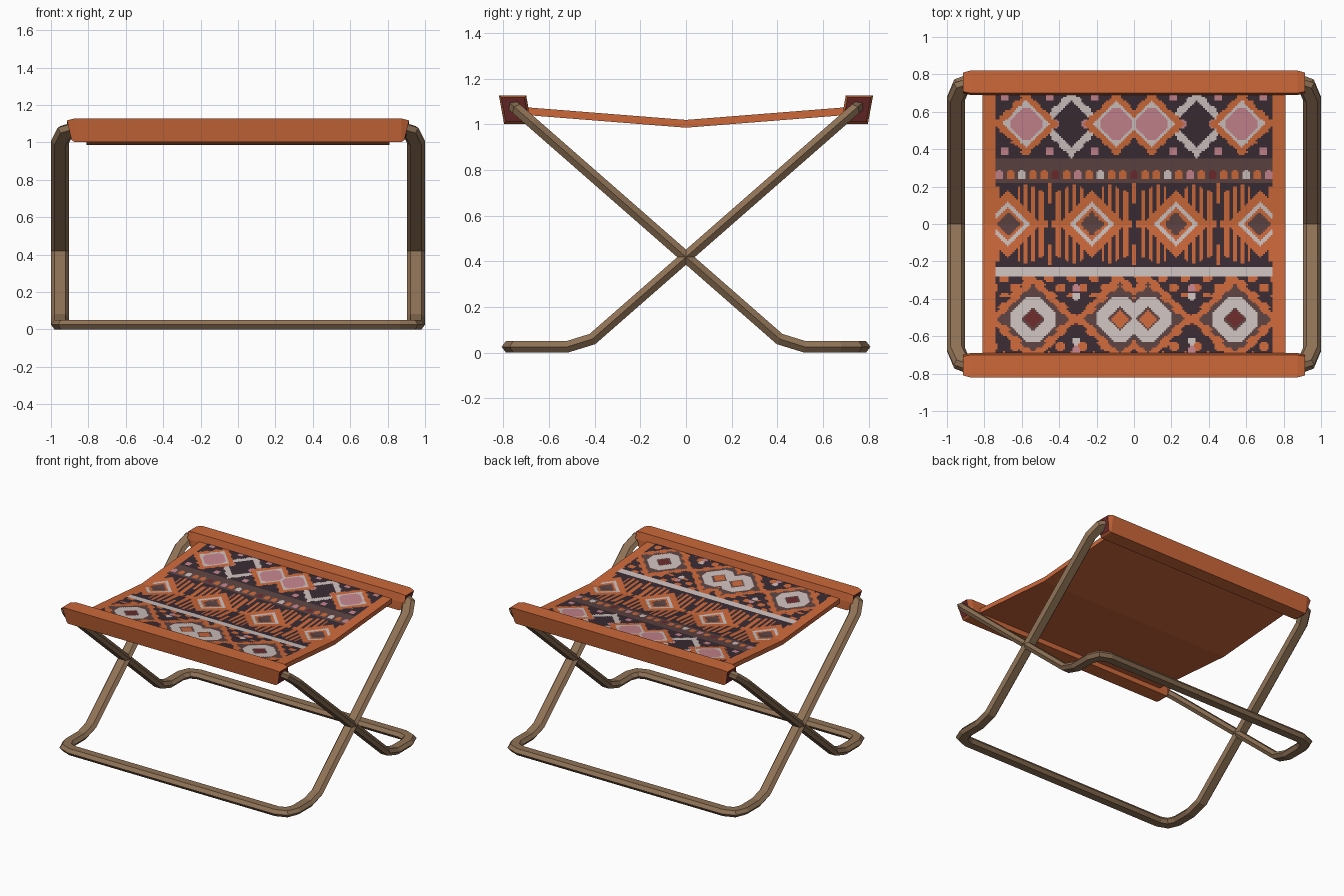
import bpy, bmesh, math
from mathutils import Vector

if "Cube" in bpy.data.objects:
    bpy.data.objects.remove(bpy.data.objects["Cube"])


def mat(name, r, g, b):
    m = bpy.data.materials.new(name)
    lin = [((c / 255 + 0.055) / 1.055) ** 2.4 for c in (r, g, b)]
    m.diffuse_color = (*lin, 1)
    m.use_nodes = True
    m.node_tree.nodes["Principled BSDF"].inputs["Base Color"].default_value = m.diffuse_color
    return m


ORANGE = mat("orange cloth", 204, 104, 58)
BROWN = mat("brown frame", 143, 114, 86)
MAROON = mat("maroon", 108, 42, 44)
DARK = mat("dark plum", 58, 43, 51)
CREAM = mat("cream", 205, 192, 189)
PINK = mat("pink", 197, 131, 140)
GREY = mat("grey brown", 92, 67, 65)


def make(name, verts, faces, mats, ids=None, recalc=True):
    me = bpy.data.meshes.new(name)
    me.from_pydata(verts, [], faces)
    for m in mats:
        me.materials.append(m)
    if ids:
        me.polygons.foreach_set("material_index", ids)
    if recalc:
        bm = bmesh.new()
        bm.from_mesh(me)
        bmesh.ops.recalc_face_normals(bm, faces=bm.faces)
        bm.to_mesh(me)
        bm.free()
    ob = bpy.data.objects.new(name, me)
    bpy.context.collection.objects.link(ob)
    return ob


# --- folding frames: a flat hexagonal bar looped on a bent sheet ---
PROF = [Vector(p) for p in ((-0.75, 1.075), (0.41, 0.06), (0.52, 0.026), (0.76, 0.026))]
LEN = [0]
for a, b in zip(PROF, PROF[1:]):
    LEN.append(LEN[-1] + (b - a).length)


def mitre(prev, p, nxt, d):
    n = []
    for a, b in ((prev, p), (p, nxt)):
        if a is not None and b is not None:
            t = (b - a).normalized()
            n.append(Vector((-t.y, t.x)))
    m = sum(n, Vector((0, 0))).normalized()
    return p + m * d / m.dot(n[0])


def sheet(s, n):
    pts = [mitre(PROF[i - 1] if i else None, p, PROF[i + 1] if i < 3 else None, n)
           for i, p in enumerate(PROF)]
    i = 0 if s < LEN[1] else 1 if s < LEN[2] else 2
    return pts[i].lerp(pts[i + 1], (s - LEN[i]) / (LEN[i + 1] - LEN[i]))


HEX = [(-0.048, 0), (-0.029, 0.025), (0.029, 0.025), (0.048, 0), (0.029, -0.025), (-0.029, -0.025)]
E = LEN[3]
half = [(0.86, 0), (0.925, 0.03), (0.952, 0.11), (0.952, LEN[1]), (0.952, LEN[2]),
        (0.952, E - 0.09), (0.925, E - 0.025), (0.86, E)]
loop = [Vector(p) for p in half + [(-x, s) for x, s in reversed(half)]]
N = len(loop)
for name, side in (("frame_front_top", 1), ("frame_back_top", -1)):
    verts, faces = [], []
    for i, p in enumerate(loop):
        for w, n in HEX:
            q = mitre(loop[i - 1], p, loop[(i + 1) % N], w)
            yz = sheet(q.y, n)
            verts.append((q.x, yz.x * side, yz.y))
        for k in range(6):
            j = (i + 1) % N
            faces.append((i * 6 + k, i * 6 + (k + 1) % 6, j * 6 + (k + 1) % 6, j * 6 + k))
    make(name, verts, faces, [BROWN])

# --- cloth sleeves around the top bars, with maroon ends ---
SEC = [(0.82, 1.128), (0.70, 1.128), (0.69, 1.07), (0.69, 1.003), (0.797, 1.003)]
for name, side in (("front_sleeve", -1), ("back_sleeve", 1)):
    verts = []
    for sx, end in ((-1, 1), (-1, 0), (1, 0), (1, 1)):
        for y, z in SEC:
            k = 0.84 if end else 1
            x = (0.915 if z > 1.06 else 0.89) if end else 0.875
            verts.append((sx * x, side * (0.752 + (y - 0.752) * k), 1.065 + (z - 1.065) * k))
    faces = [(r * 5 + k, r * 5 + (k + 1) % 5, r * 5 + 5 + (k + 1) % 5, r * 5 + 5 + k)
             for r in range(3) for k in range(5)]
    faces += [tuple(range(5)), tuple(range(15, 20))]
    make(name, verts, faces, [ORANGE, MAROON], [0] * 15 + [1, 1])


# --- sagging seat cloth ---
def top_z(y):
    return 1.02 + 0.079 * abs(y)


verts = [(x, y, top_z(y) - d) for y in (-0.72, 0, 0.72) for x, d in
         ((-0.81, 0), (0.81, 0), (0.81, 0.034), (-0.81, 0.034))]
faces = [(r * 4 + k, r * 4 + (k + 1) % 4, r * 4 + 4 + (k + 1) % 4, r * 4 + 4 + k)
         for r in range(2) for k in range(4)] + [(0, 1, 2, 3), (8, 9, 10, 11)]
make("seat_cloth", verts, faces, [ORANGE])

# --- woven pattern: thin plate coloured by rule ---
PAT = [ORANGE, DARK, CREAM, PINK, GREY, MAROON]
O, D, C, P, G, M = range(6)


def near(x, centres):
    return min(abs(x - c) for c in centres)


def upper_band(x, y):
    v = abs(y - 0.535)
    dx = near(x, (-0.577, -0.096, 0.096, 0.577))
    step = 0.012 * (int(v / 0.024) % 2)
    if math.hypot(dx, v) < 0.085 and dx + v < 0.105:
        return P
    if dx + v < 0.128:
        return C
    if dx + v < 0.178 - step or (v < 0.05 and dx < 0.14):
        return O
    if math.hypot(near(x, (-0.69, -0.45, -0.21, 0.21, 0.45, 0.69)), v - 0.145) < 0.025:
        return P
    ex = near(x, (-0.335, 0.335))
    if 0.125 < ex + v < 0.172 + step:
        return C
    if math.hypot(near(x, (-0.43, -0.25, 0.25, 0.43)), v) < 0.028:
        return P
    return D


def dot_band(x, y):
    k = round(x / 0.06)
    if math.hypot(x - k * 0.06, y - 0.262) < 0.025:
        return (M, O, O, C, O, P, O)[abs(k) % 7]
    return G


def middle_band(x, y):
    v = abs(y)
    dx = near(x, (-0.674, -0.225, 0.225, 0.674))
    d = dx + v
    if d < 0.065:
        return G
    if d < 0.092:
        return O
    if d < 0.12:
        return C
    if d < 0.18 or (v < 0.02 and dx < 0.215):
        return O
    if dx > 0.21:
        return O if 0.11 < v < 0.215 else D
    if dx > 0.05 and dx % 0.042 < 0.022 and v < 0.215 - 0.45 * abs(dx - 0.095):
        return O
    return D


def lower_band(x, y):
    v = abs(y + 0.508)
    dx = near(x, (-0.54, -0.075, 0.075, 0.54))
    d = dx + v
    step = 0.015 * (int(v / 0.03) % 2)
    if d < 0.05:
        return M if near(x, (-0.54, 0.54)) < 0.1 else O
    if d < 0.065:
        return G
    if d < 0.155 and max(dx, v) < 0.12:
        return C
    if d < 0.195 - step:
        return G
    if d < 0.25 - step:
        return O
    ex = near(x, (-0.31, 0.31))
    if math.hypot(ex, v - 0.12) < 0.02:
        return C
    if math.hypot(ex, v - 0.165) < 0.02:
        return P
    if ex + v < 0.035:
        return M
    if v > 0.12 and math.sin(x * 52) * math.sin(y * 60) > 0.25:
        return O
    return D


def colour(x, y):
    if y > 0.347:
        return upper_band(x, y)
    if y > 0.22:
        return dot_band(x, y)
    if y > -0.225:
        return middle_band(x, y)
    if y > -0.277:
        return C
    return lower_band(x, y)


NX, NY, HX, HY = 148, 138, 0.74, 0.69
verts, faces, ids = [], [], []
for j in range(NY + 1):
    for i in range(NX + 1):
        x, y = -HX + 2 * HX * i / NX, -HY + 2 * HY * j / NY
        verts.append((x, y, top_z(y) + 0.003))
        if i < NX and j < NY:
            a = j * (NX + 1) + i
            faces.append((a, a + 1, a + NX + 2, a + NX + 1))
            ids.append(colour(x + HX / NX, y + HY / NY))
make("woven_pattern", verts, faces, PAT, ids, recalc=False)
